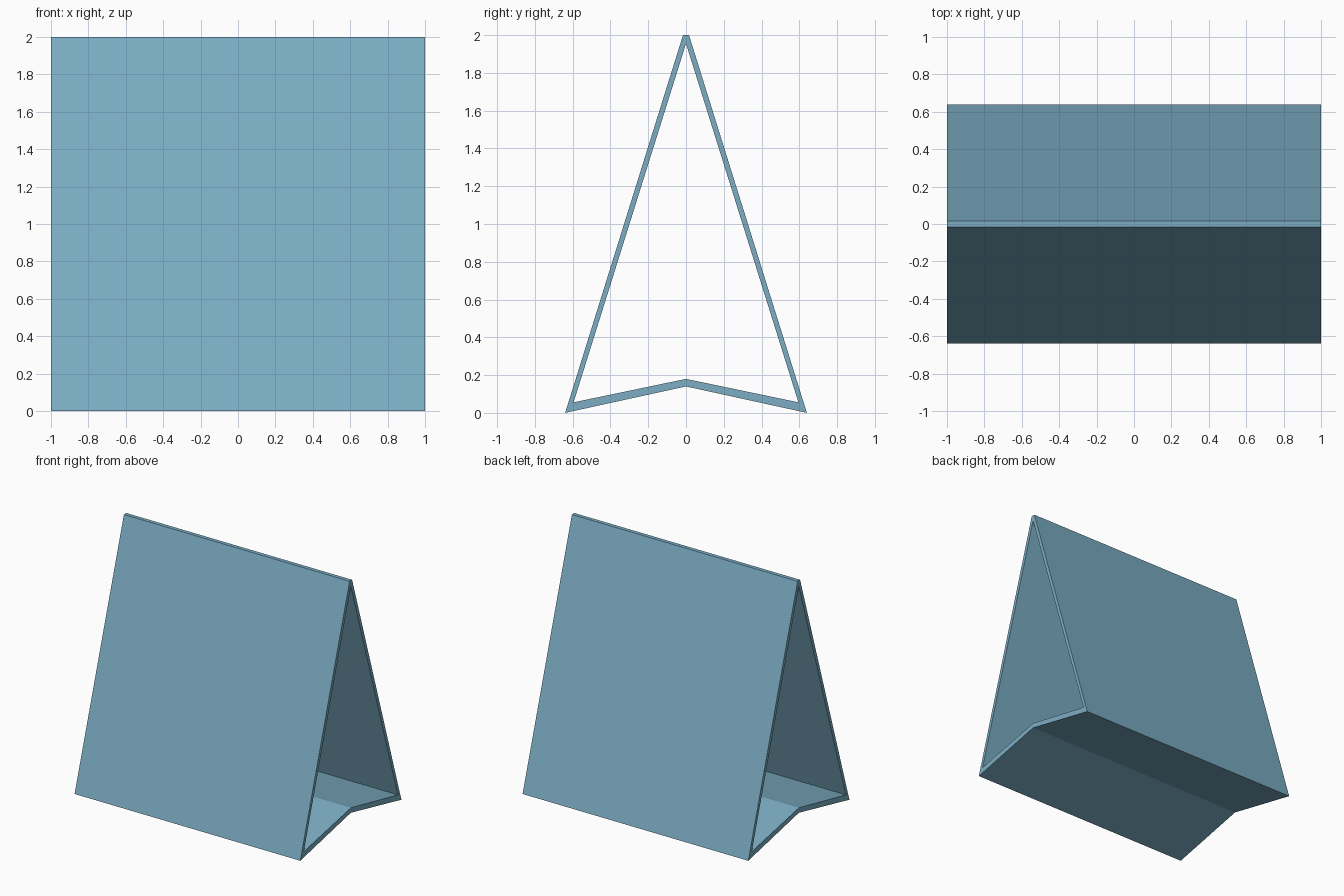
import bpy, bmesh

if "Cube" in bpy.data.objects:
    bpy.data.objects.remove(bpy.data.objects["Cube"])

# Folded card profile (y, z): matching outer and inner corners, walked around the loop
outer = [(0, 0.14), (0.64, 0), (0.016, 2), (-0.016, 2), (-0.64, 0)]
inner = [(0, 0.18), (0.595, 0.056), (0, 1.955), (0, 1.955), (-0.595, 0.056)]

bm = bmesh.new()


def ring(points, x):
    return [bm.verts.new((x, y, z)) for y, z in points]


# Four rings, joined in a cycle: outer wall, cut edge, inner wall, cut edge
rings = [ring(outer, -1), ring(outer, 1), ring(inner, 1), ring(inner, -1)]
n = len(outer)
for r in range(4):
    a, b = rings[r], rings[(r + 1) % 4]
    for i in range(n):
        j = (i + 1) % n
        bm.faces.new((a[i], a[j], b[j], b[i]))

# The inner fold at the ridge meets in a single line
bmesh.ops.remove_doubles(bm, verts=bm.verts, dist=0.0001)
bmesh.ops.recalc_face_normals(bm, faces=bm.faces)

mesh = bpy.data.meshes.new("folded_tent_card")
bm.to_mesh(mesh)
bm.free()
card = bpy.data.objects.new("folded_tent_card", mesh)
bpy.context.collection.objects.link(card)

# Blue card stock
mat = bpy.data.materials.new("blue_card")
mat.diffuse_color = (0.2, 0.42, 0.55, 1)
mat.use_nodes = True
mat.node_tree.nodes["Principled BSDF"].inputs["Base Color"].default_value = mat.diffuse_color
mesh.materials.append(mat)
